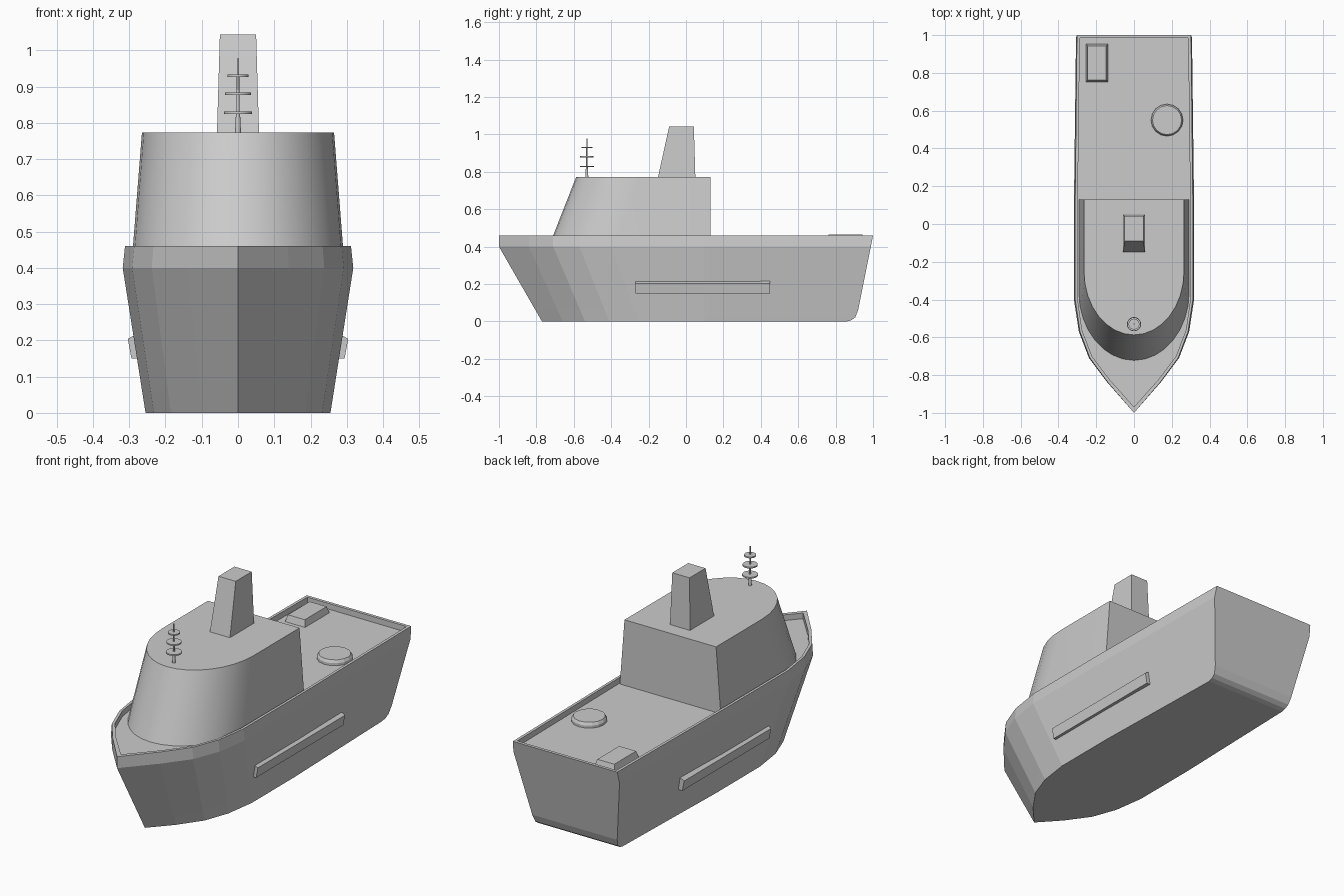
import bpy, bmesh, math

if "Cube" in bpy.data.objects:
    bpy.data.objects.remove(bpy.data.objects["Cube"])


def loft(name, loops, smooth=None):
    """Skin a stack of equal-length closed loops and cap both ends."""
    bm = bmesh.new()
    rings = [[bm.verts.new(p) for p in loop] for loop in loops]
    n = len(rings[0])
    for a, b in zip(rings, rings[1:]):
        for i in range(n):
            j = (i + 1) % n
            bm.faces.new((a[i], a[j], b[j], b[i]))
    bm.faces.new(rings[0])
    bm.faces.new(rings[-1])
    bmesh.ops.recalc_face_normals(bm, faces=bm.faces)
    me = bpy.data.meshes.new(name)
    bm.to_mesh(me)
    bm.free()
    ob = bpy.data.objects.new(name, me)
    bpy.context.collection.objects.link(ob)
    if smooth:
        bpy.ops.object.select_all(action='DESELECT')
        bpy.context.view_layer.objects.active = ob
        ob.select_set(True)
        bpy.ops.object.shade_smooth_by_angle(angle=math.radians(smooth))
    return ob


def symmetric(half, z):
    """Close a half outline that starts on the centre line at the bow."""
    return [(x, y, z) for x, y in half] + [(-x, y, z) for x, y in reversed(half[1:])]


def rect(x0, x1, y0, y1, z):
    return [(x0, y0, z), (x1, y0, z), (x1, y1, z), (x0, y1, z)]


def circle(cx, cy, r, z, n=16):
    return [(cx + r * math.cos(2 * math.pi * i / n),
             cy + r * math.sin(2 * math.pi * i / n), z) for i in range(n)]


# hull: keel outline blended into gunwale outline, then a bulwark around the deck
keel = [(0, -.77), (.10, -.66), (.185, -.54), (.232, -.41), (.255, -.25), (.255, .1), (.235, .86)]
gunwale = [(0, -1), (.14, -.84), (.238, -.71), (.292, -.57), (.318, -.4), (.318, .1), (.307, .99)]
inner = [(0, -.968), (.128, -.825), (.222, -.70), (.275, -.562), (.298, -.4), (.298, .1), (.287, .984)]


def hull_level(z, stern_y):
    t = z / .4
    half = [(a + (c - a) * t, b + (d - b) * t) for (a, b), (c, d) in zip(keel, gunwale)]
    half[-1] = (half[-1][0], stern_y)
    return symmetric(half, z)


rim = [(x * .98, y) for x, y in gunwale[:-1]] + [(.302, 1.0)]
loft("hull", [hull_level(0, .86), hull_level(.007, .885), hull_level(.022, .905),
              hull_level(.06, .92), hull_level(.4, .988),
              symmetric(rim, .46), symmetric(inner, .46), symmetric(inner, .43)])


# deckhouse: straight sides with a rounded, raked front
def house_level(z, w, w_back, y_mid, depth, n=8):
    half = [(w * math.sin(math.pi / 2 * i / n), y_mid - depth * math.cos(math.pi / 2 * i / n))
            for i in range(n + 1)] + [(w_back, .13)]
    return symmetric(half, z)


loft("deckhouse", [house_level(.43, .292, .292, -.36, .362),
                   house_level(.773, .265, .265, -.25, .337)], smooth=35)

# funnel
loft("funnel", [rect(-.058, .058, -.15, .05, .77), rect(-.05, .05, -.09, .042, 1.043)])

# mast pole with three discs
loft("mast_pole", [circle(0, -.53, r, z, 10) for r, z in
                   ((.008, .77), (.007, .81), (.0045, .83), (.003, .977))], smooth=40)
for i, (z, r) in enumerate(((.828, .038), (.88, .036), (.93, .029))):
    loft(f"mast_disc_{i + 1}", [circle(0, -.53, r, z - .0035), circle(0, -.53, r, z + .0035)], smooth=40)

# side fenders following the flare of the hull
for side, s in (("right", 1), ("left", -1)):
    section = [(.265, .15), (.294, .15), (.304, .204), (.285, .215), (.27, .215)]
    loft(f"side_fender_{side}", [[(s * x, y, z) for x, z in section] for y in (-.27, .45)])

# deck hatches
loft("square_hatch", [rect(-.255, -.137, .75, .955, .425), rect(-.245, -.147, .762, .943, .464)])
loft("round_hatch", [circle(.175, .55, .085, .425), circle(.175, .55, .085, .443),
                     circle(.175, .55, .077, .457)])
